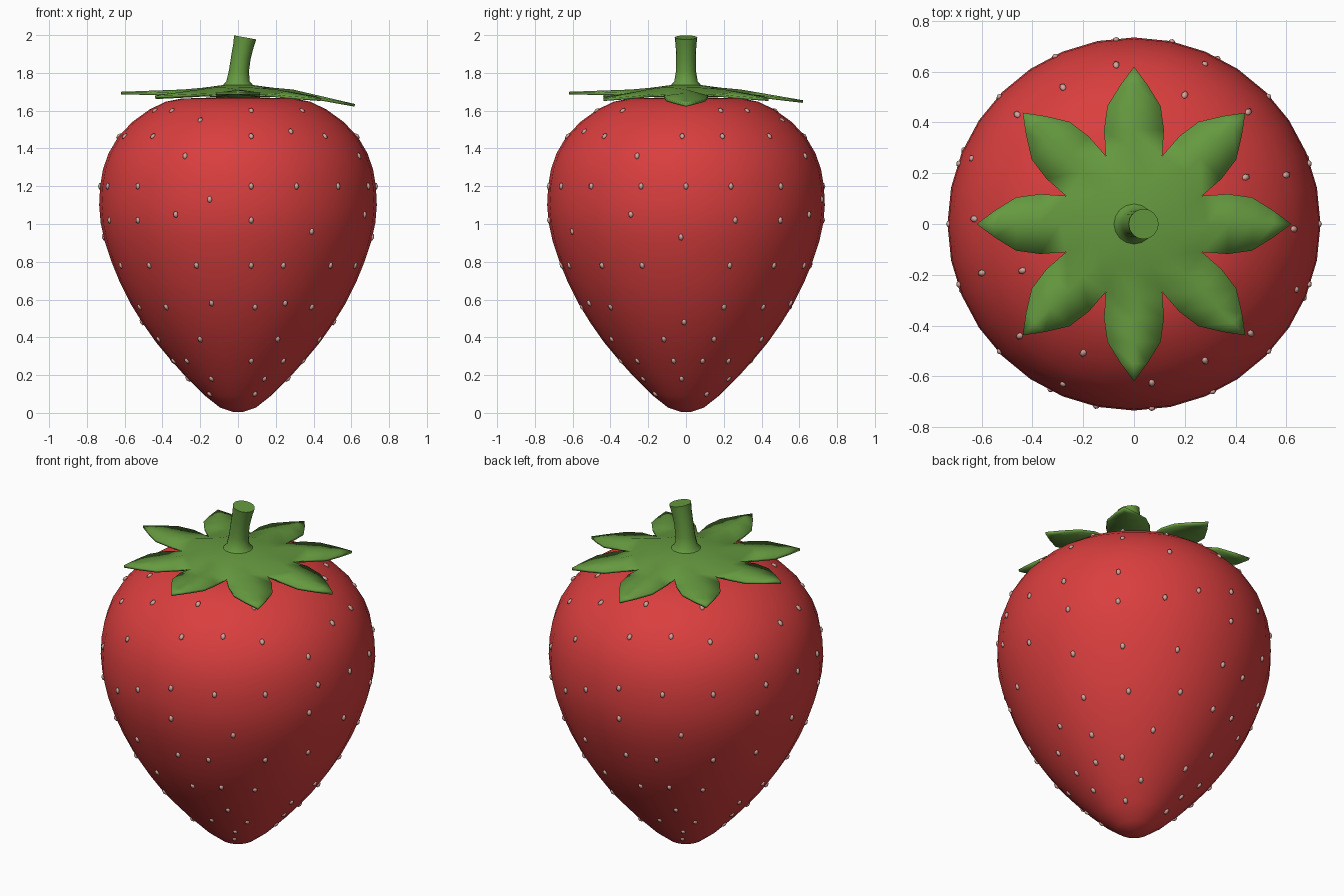
import bpy, bmesh, math
from mathutils import Vector, Matrix

if "Cube" in bpy.data.objects:
    bpy.data.objects.remove(bpy.data.objects["Cube"])


def material(name, rgb):
    m = bpy.data.materials.new(name)
    m.diffuse_color = (*rgb, 1)
    m.use_nodes = True
    m.node_tree.nodes["Principled BSDF"].inputs["Base Color"].default_value = m.diffuse_color
    return m


RED = material("berry red", (0.70, 0.048, 0.048))
GREEN = material("leaf green", (0.13, 0.32, 0.05))
TAN = material("pale seed", (0.66, 0.37, 0.33))


def finish(bm, name, mat, angle=60):
    bmesh.ops.recalc_face_normals(bm, faces=bm.faces)
    me = bpy.data.meshes.new(name)
    bm.to_mesh(me)
    bm.free()
    me.materials.append(mat)
    ob = bpy.data.objects.new(name, me)
    bpy.context.collection.objects.link(ob)
    bpy.ops.object.select_all(action='DESELECT')
    ob.select_set(True)
    bpy.context.view_layer.objects.active = ob
    bpy.ops.object.shade_smooth_by_angle(angle=math.radians(angle))
    return ob


def tube(bm, rings):
    """Bridge vertex rings and cap both ends."""
    n = len(rings[0])
    for a, b in zip(rings, rings[1:]):
        for i in range(n):
            j = (i + 1) % n
            bm.faces.new((a[i], a[j], b[j], b[i]))
    bm.faces.new(rings[0])
    bm.faces.new(rings[-1])


# Fruit body: lathed profile (radius, height)
PROFILE = [(0.03, 0.006), (0.095, 0.028), (0.18, 0.095), (0.28, 0.195), (0.36, 0.285),
           (0.435, 0.375), (0.505, 0.475), (0.57, 0.58), (0.625, 0.69), (0.67, 0.80),
           (0.705, 0.905), (0.727, 1.005), (0.735, 1.10), (0.73, 1.20), (0.715, 1.29),
           (0.685, 1.375), (0.635, 1.46), (0.56, 1.54), (0.47, 1.605), (0.385, 1.647),
           (0.30, 1.664), (0.12, 1.67)]
bm = bmesh.new()
tube(bm, [[bm.verts.new((r * math.cos(i * math.tau / 32), r * math.sin(i * math.tau / 32), z))
           for i in range(32)] for r, z in PROFILE])
finish(bm, "berry_body", RED, 80)


def surface(z):
    """Radius and outward slope of the body at a height."""
    for (r0, z0), (r1, z1) in zip(PROFILE, PROFILE[1:]):
        if z0 <= z <= z1:
            return r0 + (r1 - r0) * (z - z0) / (z1 - z0), (z1 - z0, r0 - r1)


# Seeds: x positions on the front half by height, repeated on the back by a half turn
SEED_ROWS = {
    1.60: [-0.44, -0.35, 0.07, 0.34], 1.55: [-0.20], 1.49: [0.28],
    1.465: [-0.6, -0.45, 0.07, 0.46, 0.63], 1.36: [-0.28, 0.64],
    1.20: [-0.69, -0.53, 0.07, 0.31, 0.53, 0.69, 0.73], 1.13: [-0.15],
    1.05: [-0.33, 0.67], 1.02: [-0.68, -0.53, 0.07], 0.96: [0.39], 0.93: [0.71],
    0.78: [-0.62, -0.47, -0.22, 0.07, 0.24, 0.49, 0.62],
    0.58: [-0.14, 0.25], 0.56: [-0.52, -0.38, 0.09, 0.39], 0.48: [0.508],
    0.39: [-0.42, -0.20, 0.21, 0.43], 0.275: [-0.34, -0.27, 0.07, 0.24, 0.345],
    0.18: [-0.14, 0.14, 0.264], 0.10: [-0.15, 0.09],
}
bm = bmesh.new()
for z, xs in SEED_ROWS.items():
    r, (nr, nz) = surface(z)
    for x in xs:
        a = -math.acos(max(-1, min(1, x / r)))
        for t in (a, a + math.pi):
            out = Vector((nr * math.cos(t), nr * math.sin(t), nz)).normalized()
            side = Vector((-math.sin(t), math.cos(t), 0))
            up = out.cross(side)
            rot = Matrix((side, up, out)).transposed().to_4x4()
            pos = Matrix.Translation((r * math.cos(t), r * math.sin(t), z))
            bmesh.ops.create_icosphere(bm, subdivisions=1, radius=1,
                                       matrix=pos @ rot @ Matrix.Diagonal((0.014, 0.02, 0.011, 1)))
finish(bm, "seeds", TAN)

# Leafy cap: domed disc with eight pointed leaves
TIP_Z = [1.635, 1.665, 1.655, 1.675, 1.70, 1.68, 1.70, 1.665]
bm = bmesh.new()


def polar(r, a, z):
    return bm.verts.new((r * math.cos(a), r * math.sin(a), z))


def disc_ring(r, z):
    return [polar(r, i * math.pi / 8, z) for i in range(16)]


centre = bm.verts.new((0, 0, 1.738))
rings = [disc_ring(0.07, 1.737), disc_ring(0.18, 1.722),
         [polar(0.29, i * math.pi / 8, 1.685 if i % 2 else 1.712) for i in range(16)]]
for i in range(16):
    j = (i + 1) % 16
    bm.faces.new((centre, rings[0][i], rings[0][j]))
    for a, b in zip(rings, rings[1:]):
        bm.faces.new((a[i], b[i], b[j], a[j]))
for k in range(8):
    a = k * math.pi / 4
    right, mid, left = (rings[2][(2 * k + d) % 16] for d in (-1, 0, 1))
    tip = TIP_Z[k]
    for r, w in ((0.37, 0.118), (0.465, 0.105), (0.55, 0.052)):
        f = (r - 0.29) / 0.33
        z = 1.712 + (tip - 1.712) * f
        row = [bm.verts.new((r * math.cos(a) - s * w * math.sin(a),
                             r * math.sin(a) + s * w * math.cos(a),
                             z - 0.018 * abs(s) * (1 - f))) for s in (-1, 0, 1)]
        bm.faces.new((right, row[0], row[1], mid))
        bm.faces.new((mid, row[1], row[2], left))
        right, mid, left = row
    end = polar(0.62, a, tip)
    bm.faces.new((right, end, mid))
    bm.faces.new((mid, end, left))
cap = finish(bm, "leaf_cap", GREEN, 50)
sol = cap.modifiers.new("thickness", 'SOLIDIFY')
sol.thickness = 0.014
sol.offset = -1

# Stem: flared base, leaning toward +x at the top (x, z, radius, tilt)
bm = bmesh.new()
rings = []
for x, z, r, tilt in ((0, 1.715, 0.095, 0), (0, 1.737, 0.078, 0), (0, 1.755, 0.062, 0),
                      (0.005, 1.81, 0.053, 0.06), (0.015, 1.88, 0.052, 0.12),
                      (0.03, 1.95, 0.055, 0.17), (0.038, 1.988, 0.06, 0.18)):
    rings.append([bm.verts.new((x + r * math.cos(i * math.tau / 16) * math.cos(tilt),
                                r * math.sin(i * math.tau / 16),
                                z - r * math.cos(i * math.tau / 16) * math.sin(tilt)))
                  for i in range(16)])
tube(bm, rings)
finish(bm, "stem", GREEN, 50)
